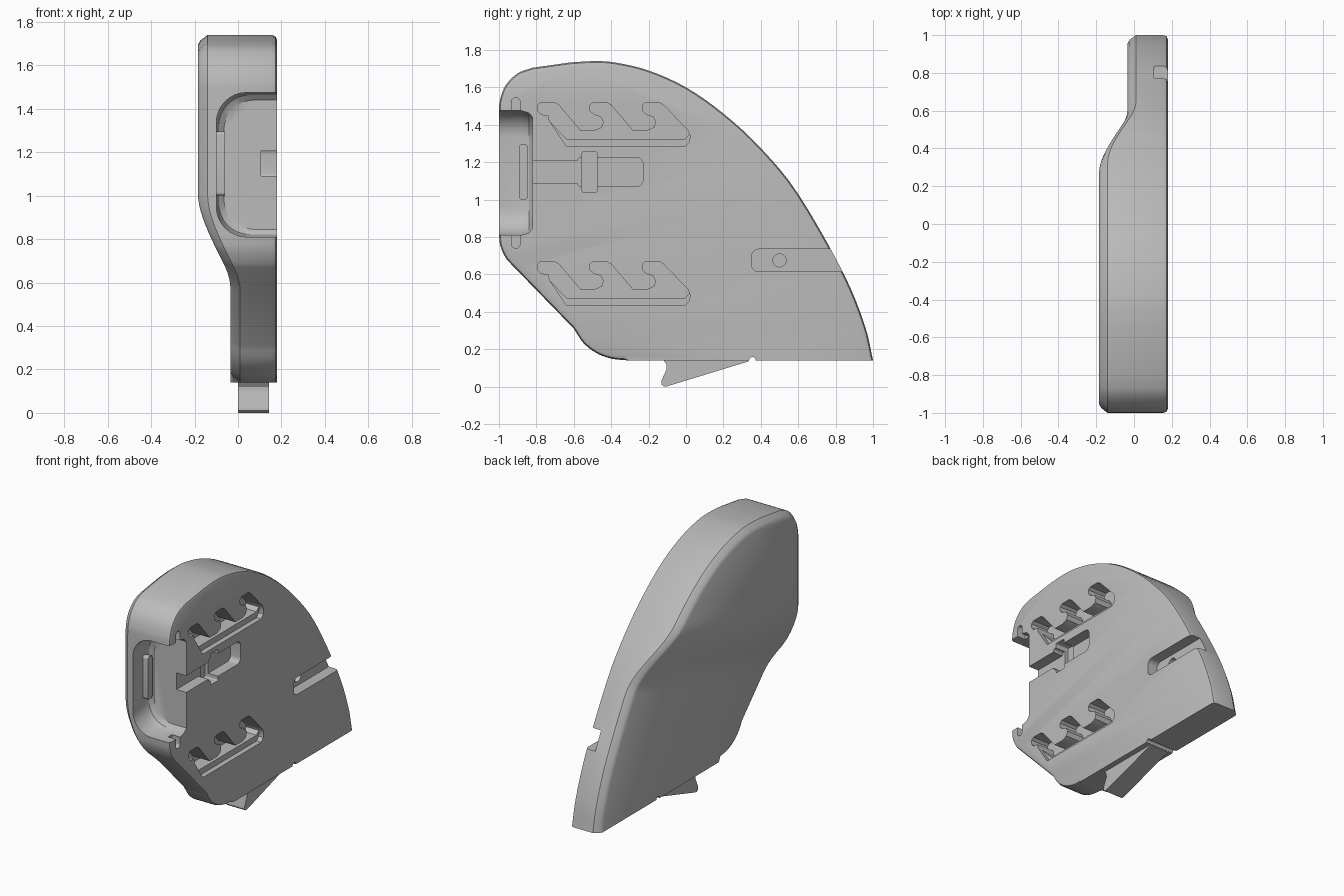
import bpy, bmesh, math
from mathutils import Vector

if "Cube" in bpy.data.objects:
    bpy.data.objects.remove(bpy.data.objects["Cube"])

grey = bpy.data.materials.new("plain_grey")
grey.diffuse_color = (0.5, 0.5, 0.5, 1)
grey.use_nodes = True
grey.node_tree.nodes["Principled BSDF"].inputs["Base Color"].default_value = grey.diffuse_color
RIGHT, LEFT, BASE = 0.18, -0.185, 0.14


def finish(name, bm):
    bmesh.ops.recalc_face_normals(bm, faces=bm.faces[:])
    me = bpy.data.meshes.new(name)
    bm.to_mesh(me)
    bm.free()
    me.materials.append(grey)
    ob = bpy.data.objects.new(name, me)
    bpy.context.collection.objects.link(ob)
    return ob


def loft(loops):
    """Closed solid from matching loops of 3D points."""
    bm = bmesh.new()
    rings = [[bm.verts.new(p) for p in loop] for loop in loops]
    n = len(rings[0])
    for a, b in zip(rings, rings[1:]):
        for i in range(n):
            j = (i + 1) % n
            bm.faces.new((a[i], a[j], b[j], b[i]))
    bm.faces.new(rings[0])
    bm.faces.new(rings[-1][::-1])
    return bm


def prism_x(name, pts, x0, x1):
    return finish(name, loft([[(x, y, z) for y, z in pts] for x in (x0, x1)]))


def rounded(a0, b0, a1, b1, r, seg=6):
    """Rounded rectangle; r lists radii for corners ++, -+, --, +-."""
    out = []
    for k, (ca, cb, sa, sb) in enumerate(((a1, b1, -1, -1), (a0, b1, 1, -1),
                                          (a0, b0, 1, 1), (a1, b0, -1, 1))):
        if r[k] == 0:
            out.append((ca, cb))
            continue
        for i in range(seg + 1):
            t = math.pi / 2 * (k + i / seg)
            out.append((ca + sa * r[k] + r[k] * math.cos(t),
                        cb + sb * r[k] + r[k] * math.sin(t)))
    return out


def circle(cy, cz, r, n=20):
    return [(cy + r * math.cos(2 * math.pi * i / n), cz + r * math.sin(2 * math.pi * i / n))
            for i in range(n)]


def smooth_curve(pts, n=4):
    """Points along a curve passing through the given ones."""
    p = [Vector(q) for q in pts]
    p = [2 * p[0] - p[1]] + p + [2 * p[-1] - p[-2]]
    out = []
    for i in range(1, len(p) - 2):
        a, b, c, d = p[i - 1:i + 3]
        for k in range(n):
            t = k / n
            out.append(0.5 * (2 * b + (c - a) * t + (2 * a - 5 * b + 4 * c - d) * t * t
                              + (3 * b - a - 3 * c + d) * t ** 3))
    return [tuple(q) for q in out + [p[-2]]]


# Side outline: curved rear rim, rounded front, slanted lower front
outline = smooth_curve([(1, BASE), (.955, .33), (.84, .61), (.6, 1.03), (.4, 1.275), (.2, 1.46),
                        (0, 1.6), (-.2, 1.69), (-.38, 1.733), (-.5, 1.74), (-.62, 1.733)])
outline += smooth_curve([(-.82, 1.705), (-.9, 1.675), (-.965, 1.61), (-.995, 1.53), (-1, 1.47)])
outline += smooth_curve([(-1, .81), (-.992, .75), (-.965, .69), (-.935, .655)])
outline += smooth_curve([(-.6, .31), (-.55, .235), (-.48, .18), (-.4, .15), (-.31, BASE)])


def inset(d):
    out = []
    for i, (y, z) in enumerate(outline):
        p, q = Vector(outline[i - 1]), Vector(outline[(i + 1) % len(outline)])
        if i == 0:
            p = Vector((y, z))
        if i == len(outline) - 1:
            q = Vector((y, z))
        t = (q - p).normalized()
        out.append((y - t.y * d, BASE if abs(z - BASE) < 1e-5 else z + t.x * d))
    return out


# Body: outline swept across the width with a chamfer left and a small round right
steps = [(LEFT, .045), (LEFT + .012, .025), (LEFT + .045, 0), (RIGHT - .025, 0),
         (RIGHT - .007, .007), (RIGHT, .025)]
bm = loft([[(x, y, z) for y, z in inset(d)] for x, d in steps])

# Left side eases inwards towards the lower rear along a slanted fold
fold = Vector((0, -.259, .966))
LOW, HIGH, STEP = .76, 1.23, .15
for i in range(17):
    d = LOW + (HIGH - LOW) * i / 16
    bmesh.ops.bisect_plane(bm, geom=bm.verts[:] + bm.edges[:] + bm.faces[:],
                           plane_co=fold * d, plane_no=fold, dist=1e-5)
for v in bm.verts:
    if v.co.x < 0:
        t = min(1, max(0, (HIGH - fold.dot(v.co)) / (HIGH - LOW)))
        v.co.x += STEP * t * t * (3 - 2 * t)
body = finish("body", bm)


def cut(cutter):
    cutter.hide_render = True
    cutter.hide_set(True)
    m = body.modifiers.new(cutter.name, 'BOOLEAN')
    m.operation, m.solver, m.object = 'DIFFERENCE', 'EXACT', cutter
    bpy.context.view_layer.objects.active = body
    bpy.ops.object.modifier_apply(modifier=m.name)
    bpy.data.objects.remove(cutter)


def pocket(name, pts, depth):
    cut(prism_x(name, pts, RIGHT - depth, RIGHT + .1))


# Front grip pocket, slightly tapered inwards
levels = [(-1.1, 0), (-.88, 0), (-.84, .012), (-.82, .035)]
cut(finish("grip_cutter", loft([[(x, y, z) for x, z in
    rounded(-.1 + e, .81 + e, .4, 1.475 - e, (0, .14, .14, 0), 8)] for y, e in levels])))
for z in (1.46, .74):
    pocket("grip_slot", rounded(-.932, z, -.888, z + .085, [.021] * 4), .06)

# Latch channel with a wider collar
pocket("latch_channel", rounded(-.9, 1.09, -.55, 1.205, (0, 0, 0, 0)), .075)
pocket("latch_end", rounded(-.58, 1.07, -.23, 1.225, (.035, .02, .02, .035)), .075)
pocket("latch_collar", rounded(-.555, 1.04, -.475, 1.255, [.008] * 4), .1)


# Hooked rail slots: three heads over a common trough
def hooks(dz, low, pitch=.28, y0=-.775):
    pts = [(-.64, low), (y0 + .045, 1.42), (y0 + .04, 1.45), (y0, 1.455)]
    for k in range(3):
        y = y0 + k * pitch
        pts += [(y - .018, 1.475), (y - .018, 1.505), (y, 1.52), (y + .07, 1.52), (y + .095, 1.505)]
        if k < 2:
            pts += [(y + .21, 1.37), (y + .29, 1.37), (y + .325, 1.385), (y + .335, 1.415),
                    (y + .32, 1.445), (y + .285, 1.455)]
    pts += [(.01, 1.37), (.022, 1.34), (.018, low + .025), (-.005, low)]
    return [(y, z + dz) for y, z in pts]


for dz in (0, -.85):
    pocket("rail_ledge", hooks(dz, 1.285), .035)
    pocket("rail_slot", hooks(dz, 1.325), .13)

# Rear guide groove with a screw hole
pocket("guide_groove", rounded(.35, .615, 1.1, .735, (0, .04, .04, 0)), .075)
pocket("screw_hole", circle(.5, .675, .035), .13)

# Pivot notch across the bottom edge
cut(prism_x("pivot_notch", circle(.355, BASE, .018), -.3, .3))

# Grip rib on the inner wall of the pocket
rib = prism_x("grip_rib", rounded(-.893, 1.0, -.847, 1.295, [.015] * 4), -.12, -.06)

# Wedge-shaped catch below the body
catch = prism_x("bottom_catch", [(.335, BASE), (.335, .135), (-.1, .002), (-.118, 0), (-.132, .012),
                                 (-.132, .03), (-.103, .095), (-.105, .12), (-.12, BASE),
                                 (-.12, BASE + .02), (.3, BASE + .02)], 0, .142)

for ob in (body, rib, catch):
    bpy.ops.object.select_all(action='DESELECT')
    ob.select_set(True)
    bpy.context.view_layer.objects.active = ob
    bpy.ops.object.shade_smooth_by_angle(angle=math.radians(32))
